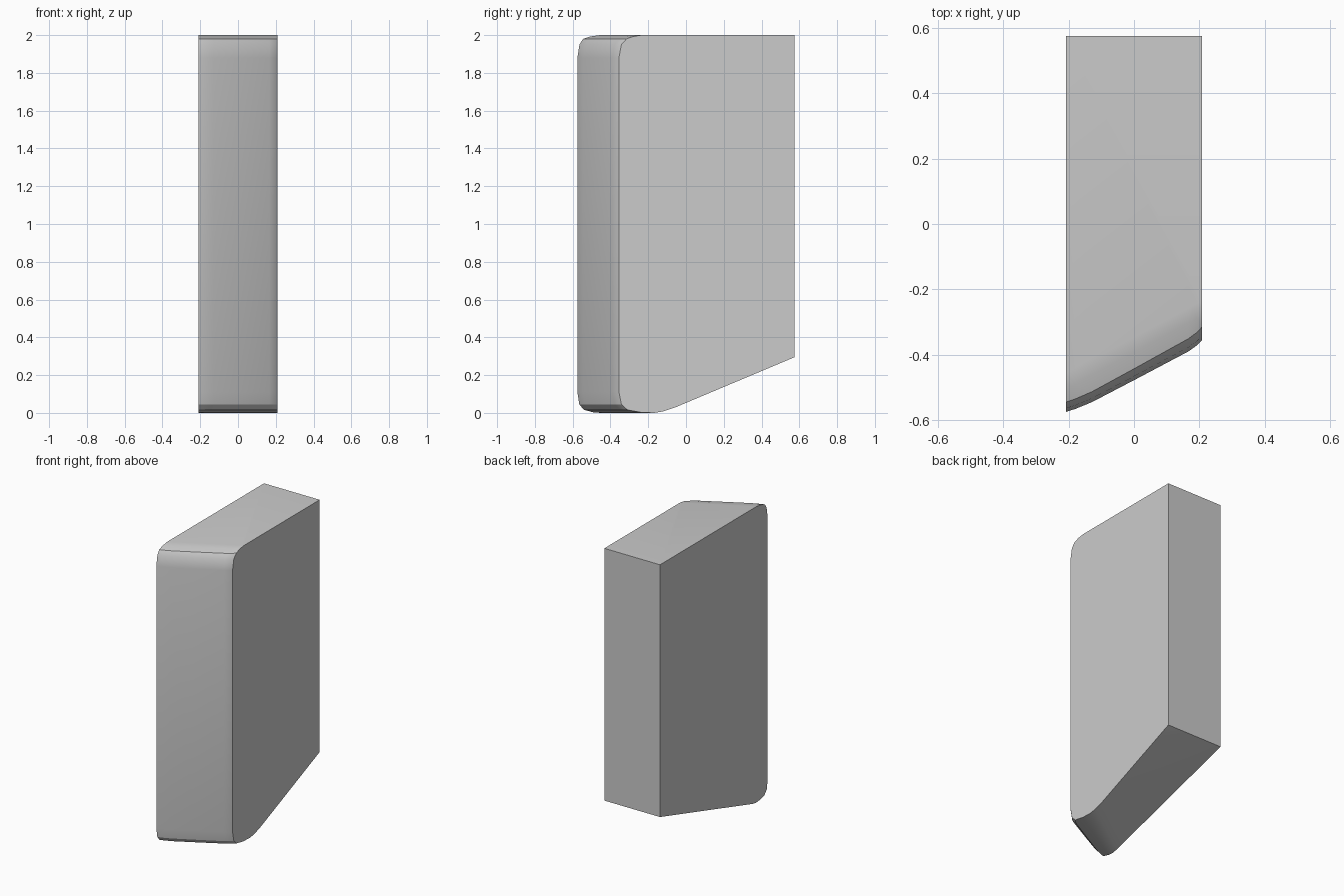
import bpy, bmesh

if "Cube" in bpy.data.objects:
    bpy.data.objects.remove(bpy.data.objects["Cube"])

# Front edge profiles (y, z), from the top face round to the underside
left_edge = [(-0.455, 2.0), (-0.505, 1.993), (-0.545, 1.98), (-0.564, 1.95), (-0.575, 1.88),
             (-0.575, 0.11), (-0.565, 0.045), (-0.54, 0.016), (-0.49, 0.003),
             (-0.45, 0.0), (-0.41, 0.007), (-0.36, 0.022)]
right_edge = [(-0.235, 2.0), (-0.28, 1.993), (-0.315, 1.98), (-0.342, 1.95), (-0.355, 1.88),
              (-0.355, 0.11), (-0.342, 0.045), (-0.31, 0.016), (-0.24, 0.003),
              (-0.17, 0.0), (-0.12, 0.008), (-0.05, 0.032)]
# Cross sections: (fraction across the width, forward bulge)
sections = [(0, 0), (0.07, 0.006), (0.19, 0.012), (0.5, 0.013),
            (0.9, 0.013), (0.965, 0.008), (1, 0)]
HALF_W, BACK, BACK_LOW = 0.208, 0.575, 0.295

bm = bmesh.new()
cols = []
for t, bulge in sections:
    col = []
    for i, ((y0, z0), (y1, z1)) in enumerate(zip(left_edge, right_edge)):
        push = bulge if 1 < i < 8 else 0
        col.append(bm.verts.new((-HALF_W + 2 * HALF_W * t,
                                 y0 + (y1 - y0) * t - push, z0 + (z1 - z0) * t)))
    cols.append(col)

# Rounded slanted front
for a, b in zip(cols, cols[1:]):
    for i in range(len(a) - 1):
        bm.faces.new((a[i], a[i + 1], b[i + 1], b[i]))

# Back corners
tl, tr, bl, br = [bm.verts.new((x, BACK, z)) for z in (2.0, BACK_LOW)
                  for x in (-HALF_W, HALF_W)]
bm.faces.new([c[0] for c in cols] + [tr, tl])      # top
bm.faces.new((tl, tr, br, bl))                     # back
bm.faces.new(cols[0] + [bl, tl])                   # left side
bm.faces.new(cols[-1] + [br, tr])                  # right side

# Sloping underside, folded along one diagonal
for a, b in zip(cols, cols[1:]):
    bm.faces.new((a[-1], bl, b[-1]))
bm.faces.new((cols[-1][-1], bl, br))

bmesh.ops.recalc_face_normals(bm, faces=bm.faces)
mesh = bpy.data.meshes.new("slanted_block")
bm.to_mesh(mesh)
bm.free()
block = bpy.data.objects.new("slanted_block", mesh)
bpy.context.collection.objects.link(block)
bpy.context.view_layer.objects.active = block
block.select_set(True)
bpy.ops.object.shade_smooth_by_angle(angle=0.5)
